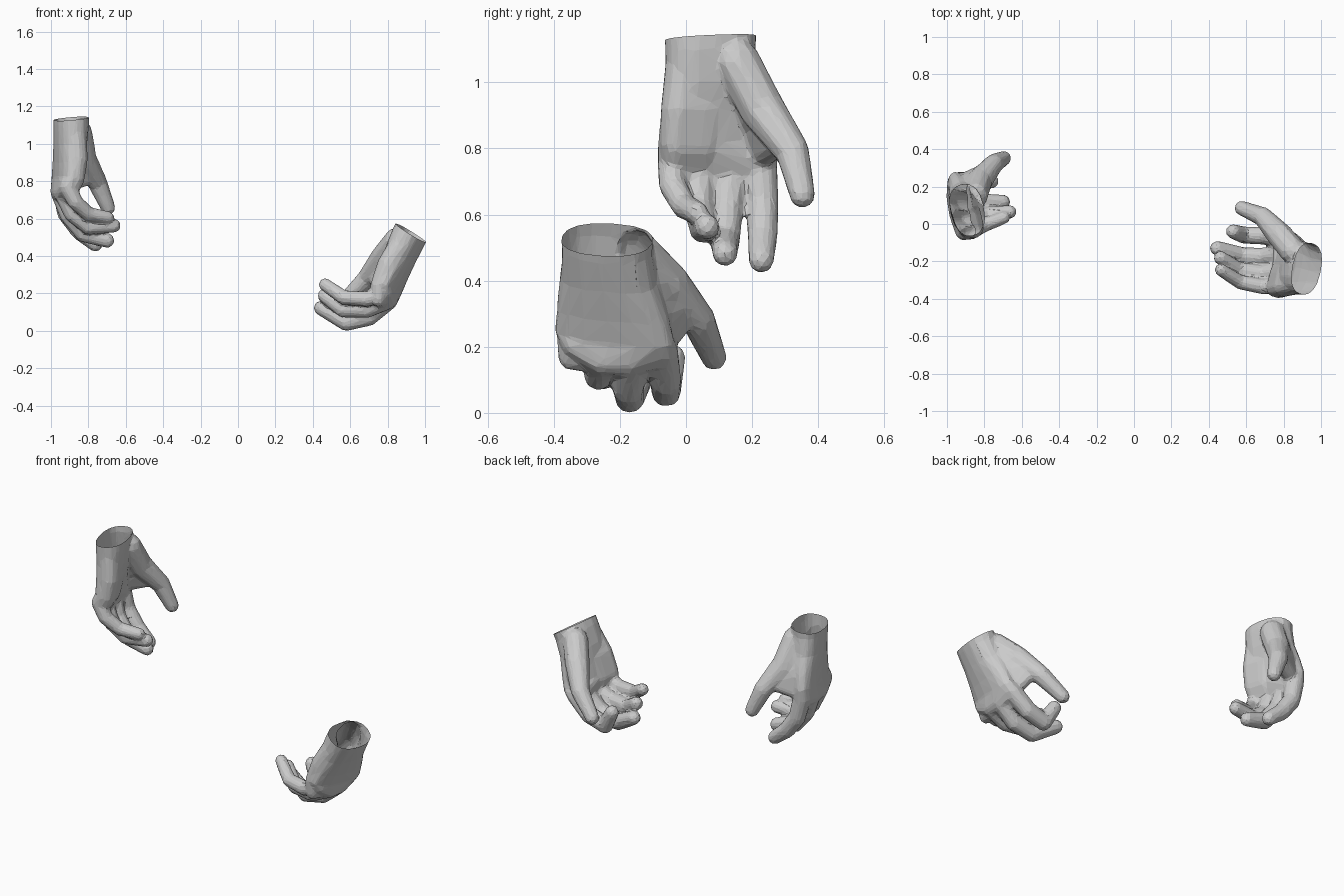
import bpy, bmesh, math
from mathutils import Vector, Matrix

if "Cube" in bpy.data.objects:
    bpy.data.objects.remove(bpy.data.objects["Cube"])

TILT = math.radians(13)
# palm sections: centre x, y, z, half width, half thickness
PALM = [(-.892, .074, 1.18, .142, .09), (-.892, .074, 1.10, .14, .09),
        (-.897, .082, 1.0, .148, .083), (-.91, .092, .90, .172, .07),
        (-.92, .097, .82, .187, .062)]
HEEL = [(-.87, -.005, 1.05), (-.86, -.02, .92), (-.87, -.03, .81), (-.9, -.035, .74)]

# joint centres, base to tip
LEFT = {
    "index": [(-.945, .225, .75), (-.918, .232, .63), (-.85, .232, .535), (-.762, .228, .463)],
    "middle": [(-.95, .14, .74), (-.905, .125, .62), (-.825, .118, .52), (-.70, .118, .483)],
    "ring": [(-.935, .04, .74), (-.885, .04, .625), (-.80, .05, .557), (-.664, .065, .563)],
    "little": [(-.91, -.04, .77), (-.87, -.042, .69), (-.80, -.005, .625), (-.695, .035, .605)],
    "thumb": [(-.85, .155, 1.06), (-.825, .23, .92), (-.75, .322, .79), (-.695, .352, .66)]}
RIGHT = {
    "index": [(.80, -.075, .19), (.70, -.062, .10), (.59, -.06, .065), (.53, -.04, .168)],
    "middle": [(.80, -.165, .162), (.70, -.175, .076), (.58, -.17, .046), (.444, -.13, .122)],
    "ring": [(.795, -.25, .165), (.69, -.265, .115), (.56, -.245, .115), (.462, -.18, .188)],
    "little": [(.785, -.33, .21), (.69, -.335, .17), (.565, -.31, .178), (.465, -.245, .247)],
    "thumb": [(.85, -.145, .48), (.78, -.06, .395), (.69, .038, .28), (.576, .085, .168)]}
RADII = {"index": (.053, .05, .047, .04), "middle": (.053, .05, .047, .04),
         "ring": (.052, .046, .043, .038), "little": (.048, .042, .039, .035),
         "thumb": (.072, .07, .053, .04)}
FINGERS = ("index", "middle", "ring", "little")


def hull(bm, pts):
    part = bmesh.new()
    for p in pts:
        part.verts.new(p)
    bmesh.ops.convex_hull(part, input=part.verts)
    loose = [v for v in part.verts if not v.link_faces]
    bmesh.ops.delete(part, geom=loose, context='VERTS')
    bmesh.ops.recalc_face_normals(part, faces=part.faces)
    tmp = bpy.data.meshes.new("tmp")
    part.to_mesh(tmp)
    part.free()
    bm.from_mesh(tmp)
    bpy.data.meshes.remove(tmp)


def ball(c, r):
    out = [Vector(c) + Vector((0, 0, s * r)) for s in (-1, 1)]
    for i in range(1, 6):
        a = math.pi * i / 6
        for j in range(10):
            b = math.tau * j / 10
            out.append(Vector(c) + r * Vector((math.sin(a) * math.cos(b), math.sin(a) * math.sin(b), math.cos(a))))
    return out


def chain(bm, pts, radii):
    for i in range(len(pts) - 1):
        hull(bm, ball(pts[i], radii[i]) + ball(pts[i + 1], radii[i + 1]))


def ring(x, y, z, w, t):
    out = []
    for i in range(16):
        a = math.tau * i / 16
        u = w * math.copysign(abs(math.cos(a)) ** .85, math.cos(a))
        v = t * math.copysign(abs(math.sin(a)) ** .85, math.sin(a))
        out.append(Vector((x - u * math.sin(TILT) + v * math.cos(TILT),
                           y + u * math.cos(TILT) + v * math.sin(TILT), z)))
    return out


def add(name, bm):
    mesh = bpy.data.meshes.new(name)
    bm.to_mesh(mesh)
    bm.free()
    ob = bpy.data.objects.new(name, mesh)
    bpy.context.collection.objects.link(ob)
    return ob


def bake(ob):
    mesh = bpy.data.meshes.new_from_object(ob.evaluated_get(bpy.context.evaluated_depsgraph_get()))
    ob.modifiers.clear()
    ob.data = mesh


def hand(name, fingers, place):
    bm = bmesh.new()
    at = lambda *p: place @ Vector(p)
    joint = lambda key, i: Vector(fingers[key][i])
    # palm, running out to the knuckles
    rings = [[place @ p for p in ring(*s)] for s in PALM]
    for a, b in zip(rings, rings[1:]):
        hull(bm, a + b)
    hull(bm, rings[-1] + [p for k in FINGERS for p in ball(joint(k, 0), RADII[k][0])])
    # heel of the hand
    for a, b, r, s in zip(HEEL, HEEL[1:], (.06, .058, .05), (.058, .05, .04)):
        inner = [(p[0] - .02, p[1] + .08, p[2]) for p in (a, b)]
        hull(bm, ball(at(*a), r) + ball(at(*b), s) + ball(at(*inner[0]), r) + ball(at(*inner[1]), s))
    # fingers and thumb
    for key, pts in fingers.items():
        chain(bm, pts, RADII[key])
    # webs between fingers
    for a, b in zip(FINGERS, FINGERS[1:]):
        hull(bm, [p for k in (a, b) for t in (0, .4) for p in ball(joint(k, 0).lerp(joint(k, 1), t), .036)])
    # ball of the thumb and its web
    hull(bm, ball(at(-.925, .16, 1.0), .05) + ball(at(-.925, .205, .86), .05)
         + ball(joint("thumb", 0), .062) + ball(joint("thumb", 1), .06))
    hull(bm, ball(at(-.925, .20, .90), .05) + ball(at(-.925, .225, .78), .042) + ball(joint("thumb", 1), .05)
         + ball(joint("thumb", 1).lerp(joint("thumb", 2), .7), .042))
    ob = add(name, bm)
    # true union of all the overlapping parts, so nothing stays inside
    core = bmesh.new()
    chain(core, [at(-.893, .07, 1.15), at(-.9, .085, .93)], (.02, .02))
    core = add("union_helper", core)
    core.hide_render = True
    m = ob.modifiers.new("union", 'BOOLEAN')
    m.operation, m.solver, m.use_self, m.object = 'UNION', 'EXACT', True, core
    bake(ob)
    bpy.data.objects.remove(core)
    # one even skin, relaxed and reduced to facets
    m = ob.modifiers.new("fuse", 'REMESH')
    m.mode, m.voxel_size = 'VOXEL', .008
    m = ob.modifiers.new("relax", 'SMOOTH')
    m.factor, m.iterations = .5, 8
    m = ob.modifiers.new("facets", 'DECIMATE')
    m.ratio = .06
    bake(ob)
    # open wrist
    bm = bmesh.new()
    bm.from_mesh(ob.data)
    bmesh.ops.bisect_plane(bm, geom=bm.verts[:] + bm.edges[:] + bm.faces[:],
                           plane_co=at(-.89, .08, 1.135),
                           plane_no=place.to_3x3() @ Vector((-.1, -.06, 1)), clear_outer=True)
    for f in bm.faces:
        f.smooth = False
    bmesh.ops.recalc_face_normals(bm, faces=bm.faces)
    bm.to_mesh(ob.data)
    bm.free()


# the second hand is mirrored, tipped about y and moved
second = (Matrix.Translation((1.0, -.313, .48)) @ Matrix.Rotation(math.radians(27), 4, 'Y')
          @ Matrix.Translation((-.98, 0, -1.13)) @ Matrix.Scale(-1, 4, (1, 0, 0)))
hand("left_hand", LEFT, Matrix.Identity(4))
hand("right_hand", RIGHT, second)
